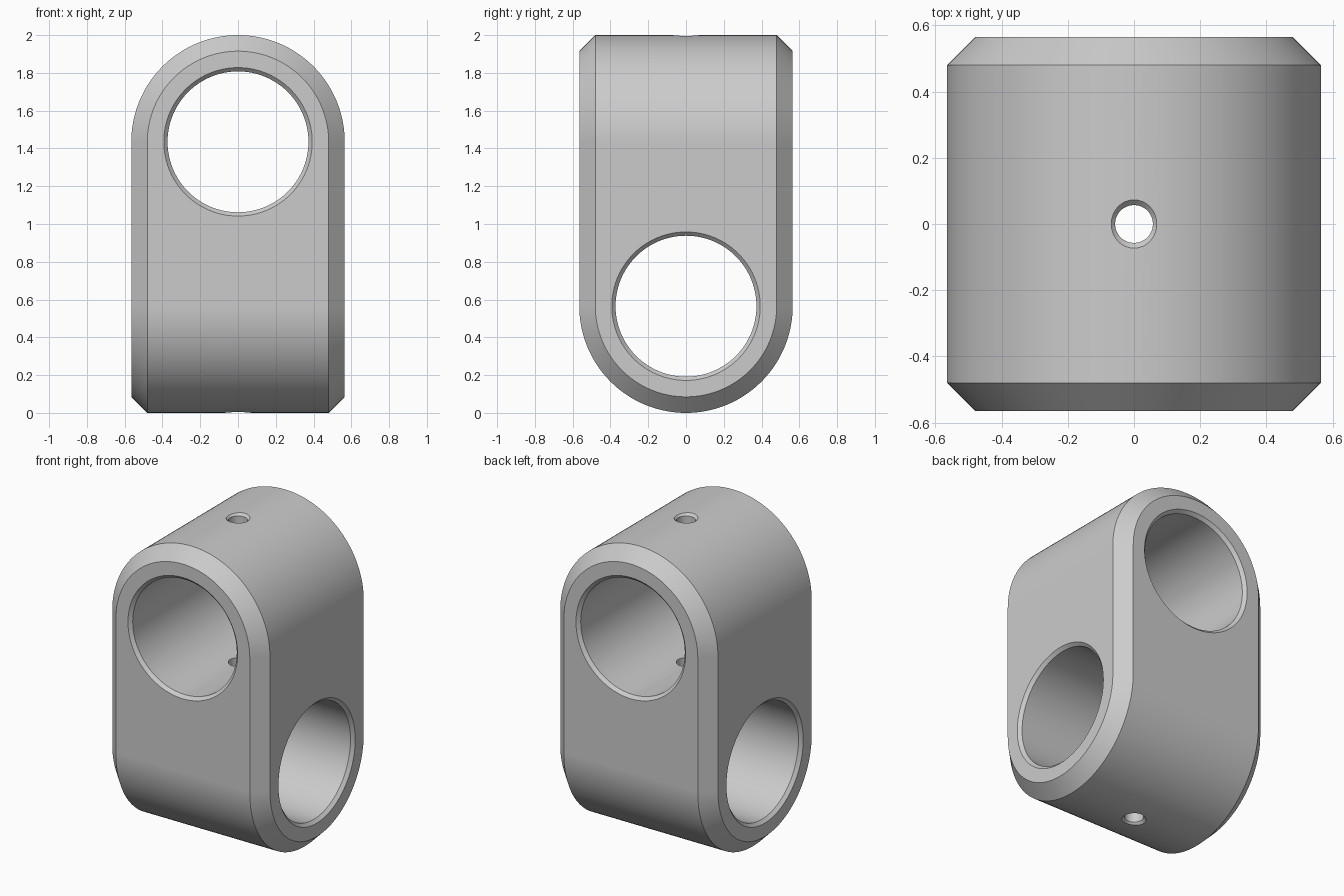
import bpy, bmesh, math
from mathutils import Matrix

default = bpy.data.objects.get("Cube")
if default:
    bpy.data.objects.remove(default, do_unlink=True)

HALF = 0.565       # half width of the block, also the outer arch radius
INNER = 0.48       # arch radius on the chamfered end faces
TOP_AXIS = 1.435   # height of the front-to-back bore
LOW_AXIS = 2 - TOP_AXIS
ARCH_STEPS = 64

grey = bpy.data.materials.new("plain grey")
grey.use_nodes = True
colour = (0.6, 0.6, 0.6, 1)
grey.diffuse_color = colour
grey.node_tree.nodes["Principled BSDF"].inputs["Base Color"].default_value = colour


def make_object(name, bm):
    bmesh.ops.recalc_face_normals(bm, faces=bm.faces)
    mesh = bpy.data.meshes.new(name)
    bm.to_mesh(mesh)
    bm.free()
    mesh.materials.append(grey)
    obj = bpy.data.objects.new(name, mesh)
    bpy.context.collection.objects.link(obj)
    return obj


def loft(bm, rings, closed):
    """Bridge equal rings of vertices and cap both ends."""
    count = len(rings[0])
    for a, b in zip(rings, rings[1:]):
        for i in range(count if closed else count - 1):
            j = (i + 1) % count
            bm.faces.new((a[i], a[j], b[j], b[i]))
    bm.faces.new(rings[0])
    bm.faces.new(rings[-1])


def arched_half(bm, place):
    """Chamfered arch above mid height, open underneath."""
    rings = []
    for y, r in ((-HALF, INNER), (-INNER, HALF), (INNER, HALF), (HALF, INNER)):
        outline = [(r, 1)]
        for i in range(ARCH_STEPS + 1):
            a = math.pi * i / ARCH_STEPS
            outline.append((r * math.cos(a), TOP_AXIS + r * math.sin(a)))
        outline.append((-r, 1))
        rings.append([bm.verts.new(place(x, y, z)) for x, z in outline])
    loft(bm, rings, False)


def drill(target, name, half_length, radius, bevel, matrix):
    """Cut a through hole with a countersunk mouth at both ends."""
    bm = bmesh.new()
    over = 0.05
    end = (half_length + over, radius + bevel + over)
    neck = (half_length - bevel, radius)
    rings = []
    for z, r in ((-end[0], end[1]), (-neck[0], neck[1]), neck, end):
        rings.append([bm.verts.new((r * math.cos(i * math.tau / 96),
                                    r * math.sin(i * math.tau / 96), z))
                      for i in range(96)])
    loft(bm, rings, True)
    bm.transform(matrix)
    cutter = make_object(name, bm)
    cutter.hide_render = True
    mod = target.modifiers.new(name, "BOOLEAN")
    mod.operation = "DIFFERENCE"
    mod.solver = "EXACT"
    mod.object = cutter
    bpy.ops.object.modifier_apply(modifier=mod.name)
    bpy.data.objects.remove(cutter, do_unlink=True)


# Block: an arch on top, the same arch upside down and quarter turned below
bm = bmesh.new()
arched_half(bm, lambda x, y, z: (x, y, z))
arched_half(bm, lambda x, y, z: (y, x, 2 - z))
bmesh.ops.remove_doubles(bm, verts=bm.verts, dist=0.0001)
bmesh.ops.dissolve_limit(bm, angle_limit=0.01, verts=bm.verts, edges=bm.edges)
block = make_object("cross_bore_block", bm)
bpy.context.view_layer.objects.active = block
block.select_set(True)

# Two crossing bores and the vertical pin hole
quarter = math.pi / 2
drill(block, "upper_bore", HALF, 0.373, 0.02,
      Matrix.Translation((0, 0, TOP_AXIS)) @ Matrix.Rotation(quarter, 4, "X"))
drill(block, "lower_bore", HALF, 0.373, 0.02,
      Matrix.Translation((0, 0, LOW_AXIS)) @ Matrix.Rotation(quarter, 4, "Y"))
drill(block, "pin_hole", 1, 0.057, 0.016, Matrix.Translation((0, 0, 1)))

# Smooth curves, crisp chamfers, flat sides
bpy.ops.object.shade_smooth_by_angle(angle=math.radians(30))
normals = block.modifiers.new("flat_sides", "WEIGHTED_NORMAL")
normals.keep_sharp = True
